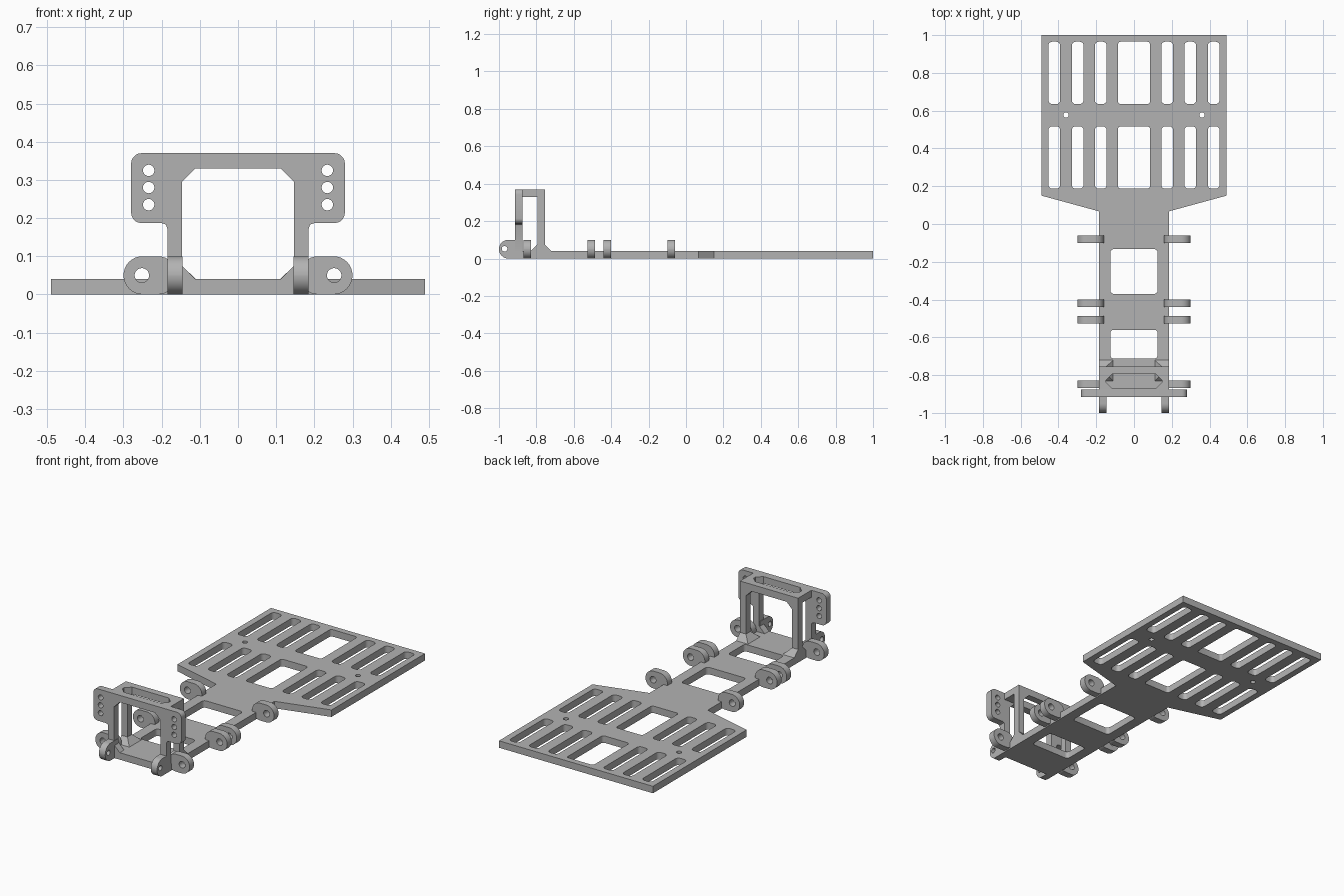
import bpy, bmesh, math
from mathutils import Matrix

if "Cube" in bpy.data.objects:
    bpy.data.objects.remove(bpy.data.objects["Cube"])

grey = bpy.data.materials.new("plain grey")
grey.diffuse_color = (0.45, 0.45, 0.45, 1)
grey.use_nodes = True
grey.node_tree.nodes["Principled BSDF"].inputs["Base Color"].default_value = grey.diffuse_color

# local axes of a flat profile -> world axes
TOP = Matrix.Identity(4)
FRONT = Matrix(((1, 0, 0, 0), (0, 0, -1, 0), (0, 1, 0, 0), (0, 0, 0, 1)))  # x, z
SIDE = Matrix(((0, 0, 1, 0), (1, 0, 0, 0), (0, 1, 0, 0), (0, 0, 0, 1)))    # y, z


def rounded(x0, x1, y0, y1, r, n=5):
    """Rectangle with rounded corners; n=1 gives chamfers."""
    pts = []
    for cx, cy, a in ((x1 - r, y1 - r, 0), (x0 + r, y1 - r, 90),
                      (x0 + r, y0 + r, 180), (x1 - r, y0 + r, 270)):
        for i in range(n + 1):
            t = math.radians(a + 90 * i / n)
            pts.append((cx + r * math.cos(t), cy + r * math.sin(t)))
    return pts


def circle(x, y, r, n=20):
    return [(x + r * math.cos(2 * math.pi * i / n),
             y + r * math.sin(2 * math.pi * i / n)) for i in range(n)]


def finish(name, mesh):
    ob = bpy.data.objects.new(name, mesh)
    bpy.context.collection.objects.link(ob)
    mesh.materials.clear()
    mesh.materials.append(grey)
    bpy.ops.object.select_all(action='DESELECT')
    ob.select_set(True)
    bpy.context.view_layer.objects.active = ob
    bpy.ops.object.shade_smooth_by_angle(angle=math.radians(30))
    return ob


def slab(name, loops, plane, lo, hi):
    """Extrude an outline with holes between lo and hi along the plane's normal."""
    cu = bpy.data.curves.new(name, 'CURVE')
    cu.dimensions, cu.fill_mode = '2D', 'BOTH'
    cu.extrude = (hi - lo) / 2
    for pts in loops:
        sp = cu.splines.new('POLY')
        sp.points.add(len(pts) - 1)
        for p, (x, y) in zip(sp.points, pts):
            p.co = (x, y, 0, 1)
        sp.use_cyclic_u = True
    tmp = bpy.data.objects.new("tmp", cu)
    bpy.context.collection.objects.link(tmp)
    bpy.context.view_layer.update()
    dg = bpy.context.evaluated_depsgraph_get()
    mesh = bpy.data.meshes.new_from_object(tmp.evaluated_get(dg))
    bpy.data.objects.remove(tmp)
    mesh.transform(plane @ Matrix.Translation((0, 0, (lo + hi) / 2)))
    bm = bmesh.new()
    bm.from_mesh(mesh)
    bmesh.ops.remove_doubles(bm, verts=bm.verts, dist=1e-5)
    bmesh.ops.recalc_face_normals(bm, faces=bm.faces)
    bm.to_mesh(mesh)
    bm.free()
    return finish(name, mesh)


# base plate with slots, windows and screw holes
half = [(0.49, 1), (0.49, 0.15), (0.185, 0.067), (0.185, -0.915)]
loops = [half + [(-x, y) for x, y in reversed(half)]]
for y0, y1 in ((0.187, 0.517), (0.635, 0.965)):
    loops.append(rounded(-0.085, 0.085, y0, y1, 0.015))
    for x in (0.176, 0.298, 0.422):
        for s in (-1, 1):
            loops.append(rounded(s * x - 0.031, s * x + 0.031, y0, y1, 0.02))
for y0, y1 in ((-0.37, -0.133), (-0.712, -0.56)):
    loops.append(rounded(-0.125, 0.125, y0, y1, 0.018))
for s in (-1, 1):
    loops.append(circle(s * 0.36, 0.577, 0.014))
slab("base_plate", loops, TOP, 0, 0.04)

# front frame with wide ears and three holes per ear
c = rounded(0, 0.28, 0.187, 0.37, 0.027)
right = [(0.185, 0.02), (0.185, 0.172), (0.189, 0.183), (0.2, 0.187)]
right += c[-6:] + c[:6]
opening = rounded(-0.147, 0.147, 0.04, 0.33, 0.035, 1)
loops = [right + [(-x, z) for x, z in reversed(right)], opening]
loops += [circle(s * 0.234, z, 0.015) for s in (-1, 1) for z in (0.235, 0.28, 0.325)]
slab("front_frame", loops, FRONT, 0.875, 0.915)

# rear frame
slab("rear_frame", [[(-0.185, 0.02), (0.185, 0.02), (0.185, 0.37), (-0.185, 0.37)],
                    opening], FRONT, 0.755, 0.795)

# bridge joining the frame tops, with a chamfered slot
slab("top_bridge", [[(-0.185, -0.915), (0.185, -0.915), (0.185, -0.755), (-0.185, -0.755)],
                    rounded(-0.147, 0.147, -0.87, -0.795, 0.03, 1)], TOP, 0.33, 0.37)

for s, side in ((-1, "left"), (1, "right")):
    # side lugs with a pin hole
    for i, y in enumerate((-0.08, -0.42, -0.507, -0.848)):
        x0, x1 = sorted((s * 0.16, s * 0.3))
        slab(f"{side}_lug_{i + 1}", [rounded(x0, x1, 0, 0.1, 0.0499, 8),
                                     circle(s * 0.252, 0.05, 0.019)],
             FRONT, -y - 0.02, -y + 0.02)
    # front lugs
    lo, hi = sorted((s * 0.145, s * 0.185))
    arc = rounded(-1, -0.88, 0, 0.1, 0.0499, 8)[9:27]
    slab(f"{side}_front_lug", [arc + [(-0.88, 0), (-0.88, 0.1)],
                               circle(-0.97, 0.052, 0.015)], SIDE, lo, hi)
    # sloped foot of the rear leg
    bm = bmesh.new()
    rings = []
    for xi, y0, y1, z in ((0.11, -0.83, -0.72, 0.04), (0.147, -0.795, -0.755, 0.075)):
        rings.append([bm.verts.new((s * x, y, z)) for x, y in
                      ((xi, y0), (0.185, y0), (0.185, y1), (xi, y1))])
    for r in rings:
        bm.faces.new(r)
    for i in range(4):
        j = (i + 1) % 4
        bm.faces.new((rings[0][i], rings[0][j], rings[1][j], rings[1][i]))
    bmesh.ops.recalc_face_normals(bm, faces=bm.faces)
    me = bpy.data.meshes.new("foot")
    bm.to_mesh(me)
    bm.free()
    finish(f"{side}_rear_foot", me)
